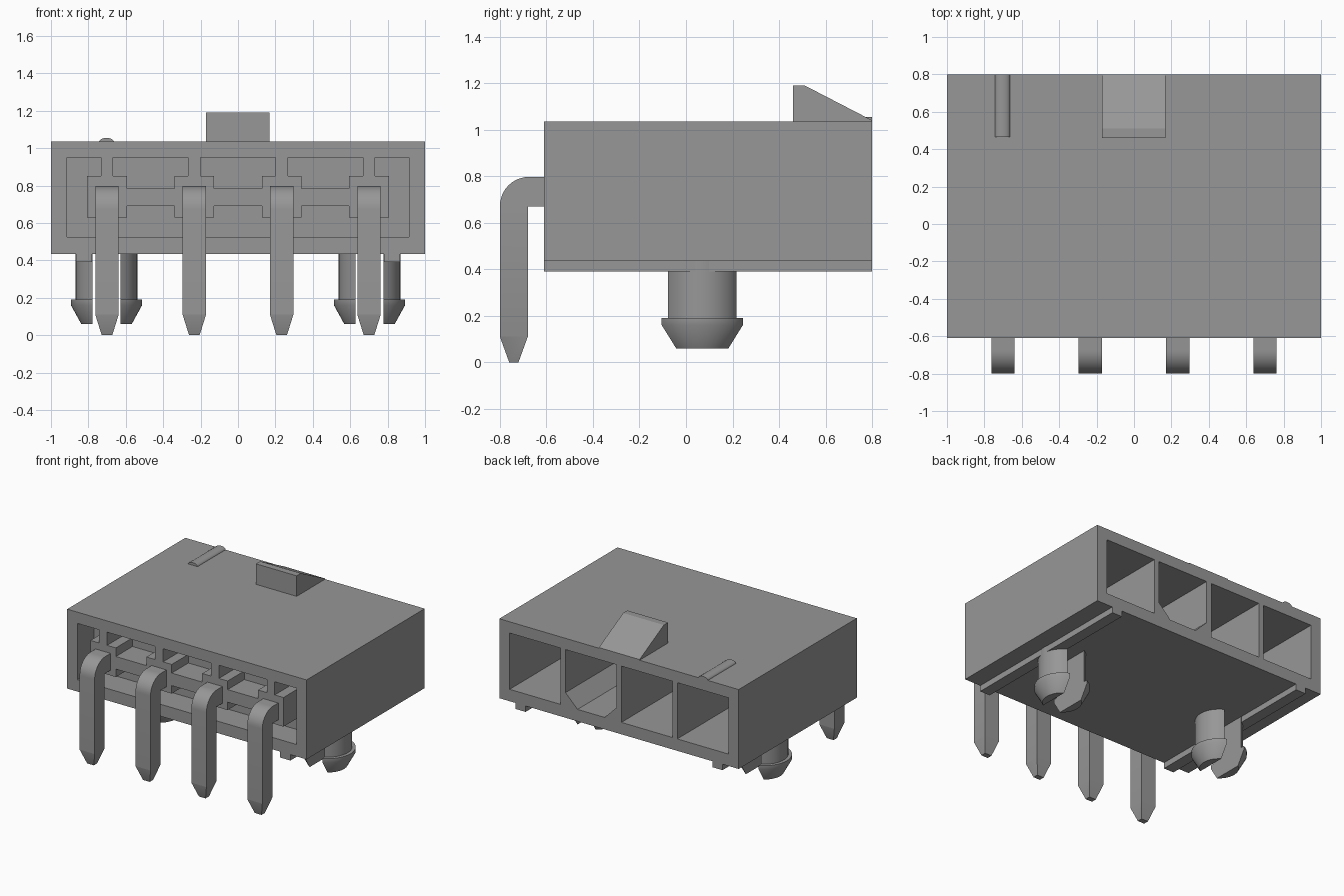
import bpy, bmesh, math

if "Cube" in bpy.data.objects:
    bpy.data.objects.remove(bpy.data.objects["Cube"])

grey = bpy.data.materials.new("mid grey plastic")
grey.diffuse_color = (0.31, 0.31, 0.31, 1)
grey.use_nodes = True
grey.node_tree.nodes["Principled BSDF"].inputs["Base Color"].default_value = grey.diffuse_color

PITCH = 0.467
CELLS = [(i - 1.5) * PITCH for i in range(4)]
FRONT, BACK = -0.61, 0.80
BOTTOM, TOP = 0.435, 1.035


def finish(name, bm, smooth=False):
    bmesh.ops.recalc_face_normals(bm, faces=bm.faces[:])
    mesh = bpy.data.meshes.new(name)
    bm.to_mesh(mesh)
    bm.free()
    mesh.materials.append(grey)
    obj = bpy.data.objects.new(name, mesh)
    bpy.context.collection.objects.link(obj)
    if smooth:
        bpy.ops.object.select_all(action='DESELECT')
        obj.select_set(True)
        bpy.context.view_layer.objects.active = obj
        bpy.ops.object.shade_smooth_by_angle(angle=math.radians(30))
    return obj


def loft(bm, rings):
    """Join equal-length rings of points into a closed solid."""
    loops = [[bm.verts.new(p) for p in ring] for ring in rings]
    n = len(loops[0])
    for a, b in zip(loops, loops[1:]):
        for i in range(n):
            j = (i + 1) % n
            bm.faces.new((a[i], a[j], b[j], b[i]))
    bm.faces.new(loops[0])
    bm.faces.new(loops[-1])


def prism(bm, profile, axis, a, b):
    """Extrude a 2D profile along x (points are y,z) or y (points are x,z)."""
    if axis == 'x':
        loft(bm, [[(t, u, v) for u, v in profile] for t in (a, b)])
    else:
        loft(bm, [[(u, t, v) for u, v in profile] for t in (a, b)])


def rect(u0, u1, v0, v1):
    return [(u0, v0), (u1, v0), (u1, v1), (u0, v1)]


# Housing shell with a front recess and four rear pockets
bm = bmesh.new()
prism(bm, rect(-1, 1, BOTTOM, TOP), 'y', FRONT, BACK)
housing = finish("housing", bm)

bm = bmesh.new()
prism(bm, rect(-0.915, 0.915, 0.525, 0.95), 'y', FRONT - 0.1, FRONT + 0.2)
for i, x in enumerate(CELLS):
    w, lo, hi = 0.213, 0.525, 0.95
    shape = rect(x - w, x + w, lo, hi)
    if i == 2:  # keyed pocket with chamfered lower corners
        c = 0.1
        shape = [(x - w + c, lo), (x + w - c, lo), (x + w, lo + c),
                 (x + w, hi), (x - w, hi), (x - w, lo + c)]
    prism(bm, shape, 'y', -0.35, BACK + 0.1)
cutter = finish("pocket_cutter", bm)
cutter.hide_render = True
mod = housing.modifiers.new("pockets", 'BOOLEAN')
mod.operation, mod.solver, mod.object = 'DIFFERENCE', 'EXACT', cutter
bpy.context.view_layer.objects.active = housing
bpy.ops.object.modifier_apply(modifier=mod.name)
bpy.data.objects.remove(cutter)

# Pin carrier: blocks round the pins, ties to the roof and bars between
upper, lower = [], []
for x in CELLS:
    b, t = 0.106, 0.033
    upper += [(x - b, 0.785), (x - b, 0.85), (x - t, 0.85), (x - t, 0.96),
              (x + t, 0.96), (x + t, 0.85), (x + b, 0.85), (x + b, 0.785)]
    lower += [(x - b, 0.69), (x - b, 0.63), (x + b, 0.63), (x + b, 0.69)]
bm = bmesh.new()
prism(bm, upper + lower[::-1], 'y', FRONT + 0.001, FRONT + 0.21)
finish("pin_carrier", bm)

# Bent pins with tapered ends
arc = [(-0.675 - 0.125 * math.sin(a), 0.672 + 0.125 * math.cos(a))
       for a in (math.radians(90 * k / 10) for k in range(11))]
pin_profile = [(-0.76, 0), (-0.72, 0), (-0.68, 0.11), (-0.68, 0.67),
               (0.30, 0.67), (0.35, 0.71), (0.35, 0.76), (0.30, 0.797)]
pin_profile += arc + [(-0.80, 0.11)]
for i, x in enumerate(CELLS):
    bm = bmesh.new()
    prism(bm, pin_profile, 'x', -0.0625, 0.0625)
    for co, no in (((0, 0, 0.11), (0, 0, 1)), ((0, 0.30, 0), (0, 1, 0))):
        bmesh.ops.bisect_plane(bm, geom=bm.verts[:] + bm.edges[:] + bm.faces[:],
                               plane_co=co, plane_no=no)
    for v in bm.verts:
        if v.co.z < 0.01 or v.co.y > 0.34:
            v.co.x *= 0.45
        v.co.x += x
    finish(f"pin_{i + 1}", bm, smooth=True)

# Latch ramp on the roof
bm = bmesh.new()
prism(bm, [(0.46, 1.02), (0.46, 1.19), (0.51, 1.19), (BACK, 1.04), (BACK, 1.02)],
      'x', -0.172, 0.168)
finish("latch_ramp", bm)

# Rounded marker ridge on the roof
bm = bmesh.new()
ridge = [(-0.703 + 0.04 * math.cos(a), TOP - 0.002 + 0.022 * math.sin(a))
         for a in (math.pi * k / 12 for k in range(13))]
prism(bm, ridge, 'y', 0.465, BACK)
finish("marker_ridge", bm, smooth=True)

# Underside rails and split snap pegs, mirrored left and right
PEG_RINGS = [(0.165, 0.45), (0.165, 0.19), (0.19, 0.19), (0.19, 0.16), (0.135, 0.06)]
SLOT = 0.075
for side, label in ((-1, "left"), (1, "right")):
    bm = bmesh.new()
    prism(bm, rect(side * 0.865, side * 0.78, 0.39, 0.45), 'y', FRONT, BACK)
    finish(f"{label}_rail", bm)

    bm = bmesh.new()
    for half in (-1, 1):
        rings = []
        for r, z in PEG_RINGS:
            span = math.acos(SLOT / r)
            angles = [span * (k / 8 - 1) for k in range(17)]
            rings.append([(side * 0.703 + half * r * math.cos(a),
                           0.07 + r * math.sin(a), z) for a in angles])
        loft(bm, rings)
    finish(f"{label}_snap_peg", bm, smooth=True)
